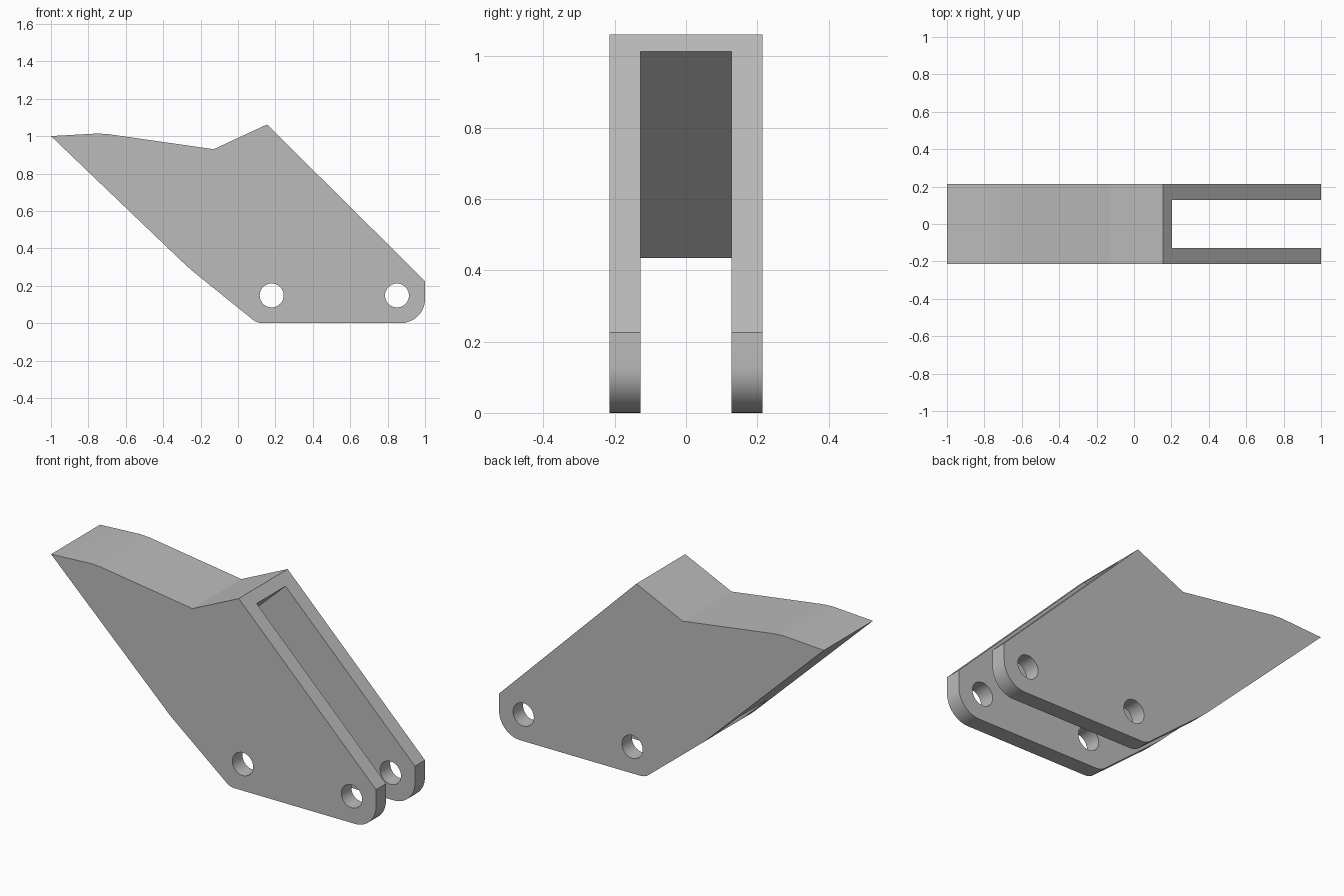
import bpy, bmesh
from math import pi, sin, cos, radians

if "Cube" in bpy.data.objects:
    bpy.data.objects.remove(bpy.data.objects["Cube"], do_unlink=True)

HALF_WIDTH = 0.215
SLOT_HALF = 0.127

steel = bpy.data.materials.new("steel grey")
steel.use_nodes = True
grey = (0.5, 0.5, 0.5, 1)
steel.diffuse_color = grey
steel.node_tree.nodes["Principled BSDF"].inputs["Base Color"].default_value = grey


def arc(cx, cz, r, start, end, steps):
    """Points on an arc in the side profile, angles in degrees."""
    angles = [radians(start + (end - start) * i / steps) for i in range(steps + 1)]
    return [(cx + r * cos(a), cz + r * sin(a)) for a in angles]


def prism(name, profile, half):
    """Extrude an x-z profile symmetrically along y."""
    bm = bmesh.new()
    face = bm.faces.new([bm.verts.new((x, -half, z)) for x, z in profile])
    new = bmesh.ops.extrude_face_region(bm, geom=[face])["geom"]
    moved = [v for v in new if isinstance(v, bmesh.types.BMVert)]
    bmesh.ops.translate(bm, verts=moved, vec=(0, 2 * half, 0))
    bmesh.ops.recalc_face_normals(bm, faces=bm.faces)
    mesh = bpy.data.meshes.new(name)
    bm.to_mesh(mesh)
    bm.free()
    mesh.materials.append(steel)
    obj = bpy.data.objects.new(name, mesh)
    bpy.context.collection.objects.link(obj)
    return obj


def cut(target, cutter):
    """Subtract the cutter and discard it."""
    mod = target.modifiers.new("cut", "BOOLEAN")
    mod.operation = "DIFFERENCE"
    mod.solver = "EXACT"
    mod.object = cutter
    bpy.context.view_layer.objects.active = target
    bpy.ops.object.modifier_apply(modifier=mod.name)
    bpy.data.objects.remove(cutter, do_unlink=True)


# Pointed body with rounded lower corners
outline = [(-1, 1), (-0.75, 1.014), (-0.69, 1.01), (-0.13, 0.93),
           (0.155, 1.062), (1, 0.225)]
outline += arc(0.87, 0.13, 0.13, 0, -90, 12)
outline += arc(0.13, 0.08, 0.08, -90, -127, 5)
outline += [(-0.245, 0.28), (-0.275, 0.306)]
body = prism("tooth_body", outline, HALF_WIDTH)

# Open slot between the two cheeks, with a slanted end wall
cut(body, prism("slot_cutter", [(0.411, 1.209), (-0.615, 0.242), (-0.615, -0.3),
                                (1.3, -0.3), (1.3, 1.209)], SLOT_HALF))

# Pin holes through both cheeks
for x in (0.18, 0.85):
    cut(body, prism("pin_cutter", arc(x, 0.148, 0.064, 0, 348.75, 31), 0.4))

# Smooth the rounded parts, keep the corners crisp
bpy.ops.object.select_all(action="DESELECT")
body.select_set(True)
bpy.context.view_layer.objects.active = body
bpy.ops.object.shade_smooth_by_angle(angle=radians(30))
